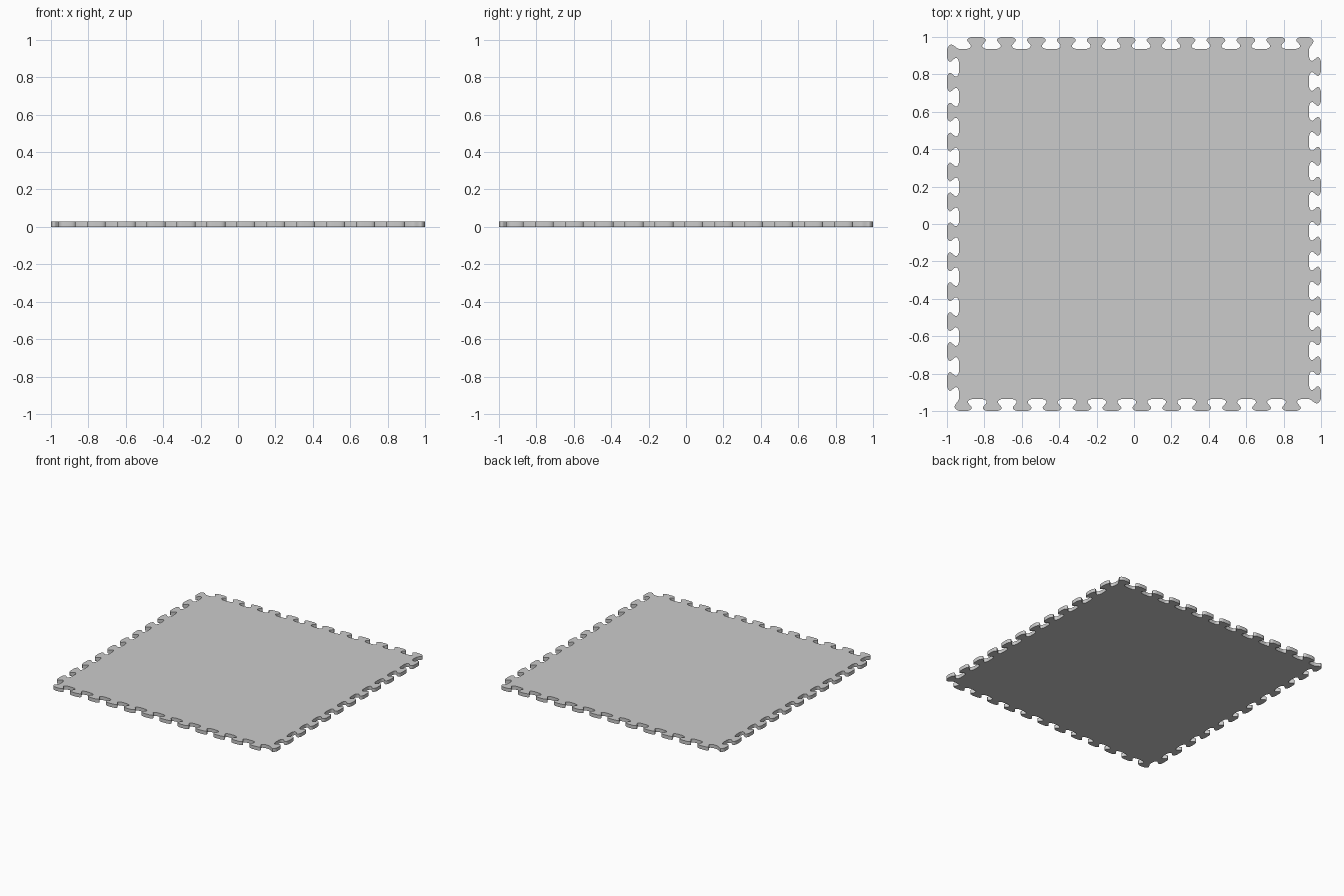
import bpy, bmesh
from mathutils import Vector

if "Cube" in bpy.data.objects:
    bpy.data.objects.remove(bpy.data.objects["Cube"])

PITCH, THICK = 0.16, 0.028

# right half of one dovetail tab: offset from tab centre, distance from mat centre
HALF = [(0.028, 0.999), (0.045, 0.992), (0.050, 0.981), (0.040, 0.9675),
        (0.030, 0.954), (0.035, 0.943), (0.052, 0.936)]
LEFT = [(-x, y) for x, y in reversed(HALF)]


def side_points():
    """One edge of the mat, from its first valley to its corner lobe."""
    pts = []
    for k in range(11):
        cx = -0.842 + PITCH * k
        pts.append((cx - PITCH / 2, 0.935))
        pts += [(cx + x, y) for x, y in LEFT + [(0, 1.0)] + HALF]
    # corner lobe, which runs into the first valley of the next edge
    cx = 0.918
    pts.append((cx - PITCH / 2, 0.935))
    pts += [(cx + x, y) for x, y in LEFT]
    pts += [(cx, 1.0), (0.943, 0.996), (0.959, 0.980), (0.953, 0.963), (0.939, 0.943)]
    return pts


def smooth_loop(pts, steps=3):
    """Closed Catmull-Rom curve through the points."""
    out, n = [], len(pts)
    for i in range(n):
        a, b, c, d = (Vector(pts[(i + j) % n]) for j in (-1, 0, 1, 2))
        for s in range(steps):
            t = s / steps
            out.append(0.5 * (2 * b + (c - a) * t + (2 * a - 5 * b + 4 * c - d) * t * t
                              + (3 * b - a - 3 * c + d) * t ** 3))
    return out


# full outline: the same edge turned a quarter four times
outline, edge = [], side_points()
for _ in range(4):
    outline += edge
    edge = [(y, -x) for x, y in edge]

# mat slab
bm = bmesh.new()
base = bm.faces.new([bm.verts.new((p.x, p.y, 0)) for p in smooth_loop(outline)])
ext = bmesh.ops.extrude_face_region(bm, geom=[base], use_keep_orig=True)
for v in ext["geom"]:
    if isinstance(v, bmesh.types.BMVert):
        v.co.z = THICK
bmesh.ops.recalc_face_normals(bm, faces=bm.faces)
bmesh.ops.triangulate(bm, faces=[f for f in bm.faces if len(f.verts) > 4])
mesh = bpy.data.meshes.new("floor_mat_tile")
bm.to_mesh(mesh)
bm.free()
mat_tile = bpy.data.objects.new("floor_mat_tile", mesh)
bpy.context.collection.objects.link(mat_tile)
bpy.context.view_layer.objects.active = mat_tile
mat_tile.select_set(True)
bpy.ops.object.shade_smooth_by_angle()
